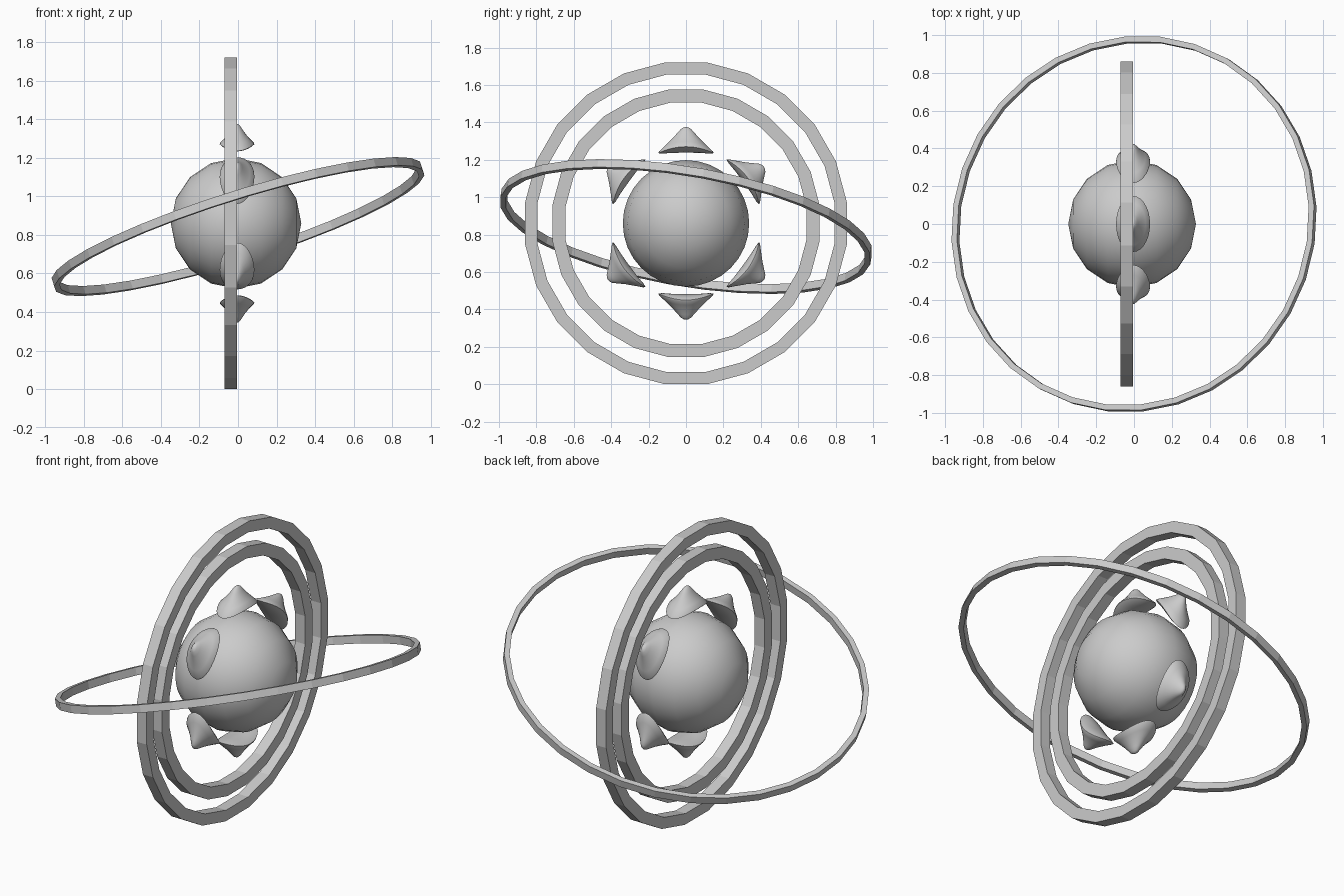
import bpy, bmesh
from math import pi, sin, cos, radians
from mathutils import Matrix, Vector

if "Cube" in bpy.data.objects:
    bpy.data.objects.remove(bpy.data.objects["Cube"])

CX, CZ = -0.005, 0.86


def make(name, bm, matrix, smooth=None):
    bm.transform(matrix)
    bmesh.ops.recalc_face_normals(bm, faces=bm.faces)
    me = bpy.data.meshes.new(name)
    bm.to_mesh(me)
    bm.free()
    ob = bpy.data.objects.new(name, me)
    bpy.context.collection.objects.link(ob)
    if smooth:
        bpy.ops.object.select_all(action='DESELECT')
        ob.select_set(True)
        bpy.context.view_layer.objects.active = ob
        bpy.ops.object.shade_smooth_by_angle(angle=radians(smooth))
    return ob


def band(name, r_out, r_in, height, n, phase, matrix):
    # rectangular-section hoop around local z
    bm = bmesh.new()
    h = height / 2
    loops = []
    for i in range(n):
        a = 2 * pi * i / n + phase
        loops.append([bm.verts.new((r * cos(a), r * sin(a), z))
                      for r, z in ((r_out, -h), (r_out, h), (r_in, h), (r_in, -h))])
    for i in range(n):
        p, q = loops[i], loops[(i + 1) % n]
        for j in range(4):
            k = (j + 1) % 4
            bm.faces.new((p[j], q[j], q[k], p[k]))
    return make(name, bm, matrix)


def spike(name, angle):
    # oval cone with a saddle-shaped underside, pointing away from the core
    bm = bmesh.new()
    n = 28
    half_x, half_y, base, sag = 0.09, 0.148, 0.373, 0.035
    # (radius fraction, height above base, share of saddle bend)
    profile = [(0.5, 0.004, 0.25), (0.85, 0.0, 0.72), (1.0, 0.002, 1.0), (0.97, 0.012, 0.95),
               (0.75, 0.043, 0.6), (0.5, 0.079, 0.3), (0.3, 0.112, 0.1),
               (0.18, 0.132, 0.0), (0.08, 0.14, 0.0)]
    rings = []
    for r, z, s in profile:
        rings.append([bm.verts.new((half_x * r * cos(t), half_y * r * sin(t),
                                    base + z + sag * s * cos(t) ** 2))
                      for t in (2 * pi * i / n for i in range(n))])
    bottom = bm.verts.new((0, 0, base + 0.005))
    tip = bm.verts.new((0, 0, base + 0.142))
    for i in range(n):
        k = (i + 1) % n
        for p, q in zip(rings, rings[1:]):
            bm.faces.new((p[i], p[k], q[k], q[i]))
        bm.faces.new((bottom, rings[0][k], rings[0][i]))
        bm.faces.new((tip, rings[-1][i], rings[-1][k]))
    m = Matrix.Translation((CX, 0, CZ)) @ Matrix.Rotation(angle, 4, 'X')
    return make(name, bm, m, 50)


# core sphere, poles along x
bm = bmesh.new()
bmesh.ops.create_uvsphere(bm, u_segments=32, v_segments=8, radius=0.338)
make("core_sphere", bm, Matrix.Translation((-0.01, 0, CZ)) @ Matrix.Rotation(pi / 2, 4, 'Y'), 60)

# two upright flat-sided hoops
upright = Matrix.Translation((-0.038, 0, CZ)) @ Matrix.Rotation(pi / 2, 4, 'Y')
k = 1 / cos(pi / 24)
band("outer_hoop", 0.86 * k, 0.795 * k, 0.066, 24, pi / 24, upright)
band("inner_hoop", 0.715 * k, 0.645 * k, 0.066, 24, pi / 24, upright)

# tilted orbit ring
tilt = Vector((0, 0, 1)).rotation_difference(Vector((-0.297, 0.16, 0.941)))
band("orbit_ring", 1.006, 0.976, 0.045, 32, radians(4),
     Matrix.Translation((0, 0, 0.843)) @ tilt.to_matrix().to_4x4())

# six spikes around the core
for i, deg in enumerate((0, 54, 126, 180, 234, 306)):
    spike(f"spike_{i + 1}", radians(deg))
